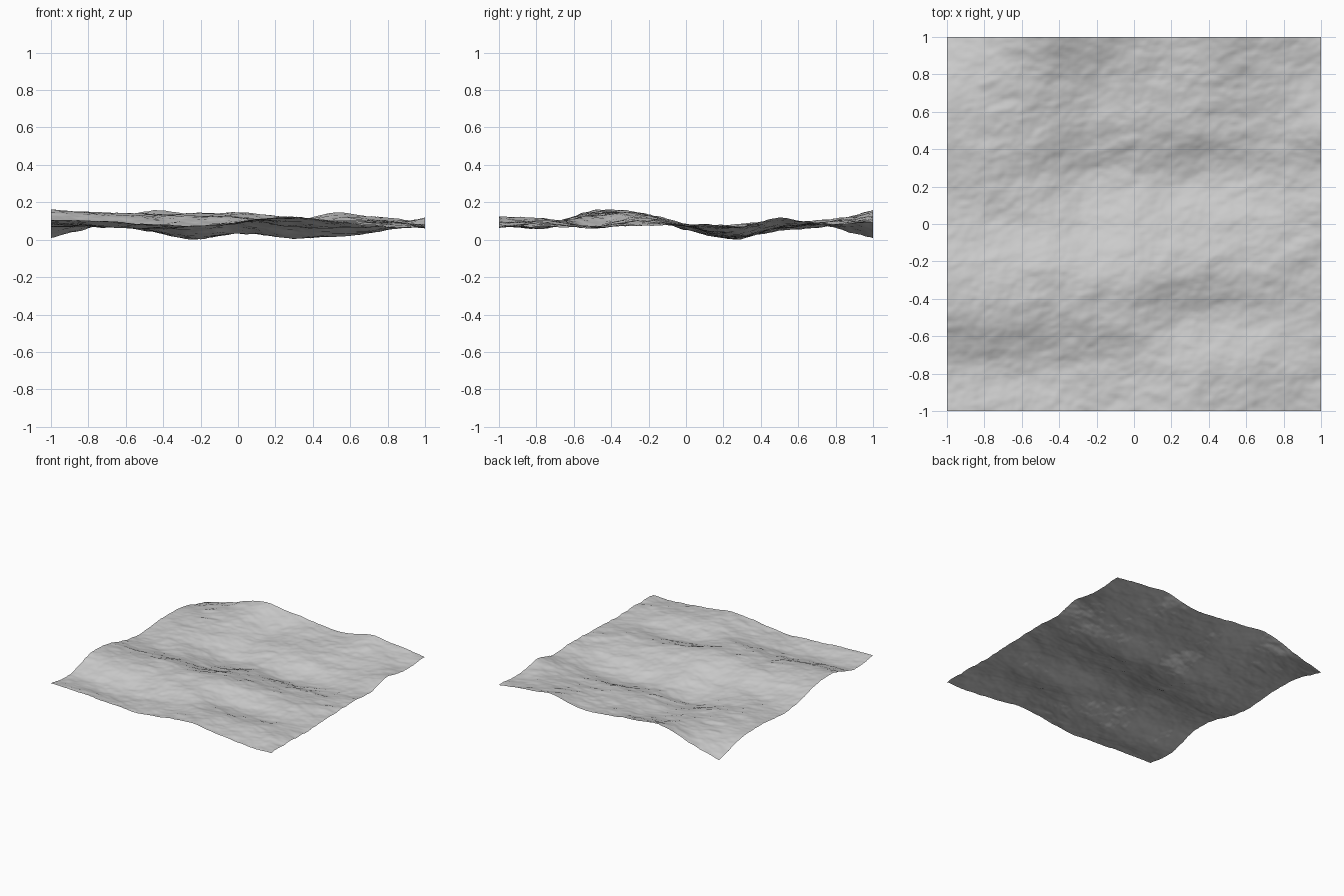
import bpy
import bmesh
from mathutils import Vector, noise

if "Cube" in bpy.data.objects:
    bpy.data.objects.remove(bpy.data.objects["Cube"], do_unlink=True)

CELLS = 160

# Broad hills and valleys in hundredths of a unit, front row first, left to right is -x to +x
RELIEF = [
    (11, 11, 9, 8, 10, 13, 10, 8, 7),
    (9, 8, 7, 8, 10, 12, 11, 10, 8),
    (16, 15, 13, 13, 13, 8, 7, 8, 7),
    (15, 14, 14, 14, 15, 13, 11, 10, 8),
    (9, 8, 8, 6, 9, 8, 8, 8, 9),
    (8, 9, 6, 1, 4, 2, 2, 5, 8),
    (10, 10, 9, 6, 8, 8, 7, 8, 12),
    (8, 10, 11, 8, 9, 9, 10, 10, 9),
    (2, 8, 16, 14, 12, 10, 15, 13, 10),
]


def spline(values, t):
    """Smooth curve through evenly spaced values, with t from 0 to 1."""
    last = len(values) - 1
    i = min(int(t * last), last - 1)
    f = t * last - i
    b, c = values[i], values[i + 1]
    a = values[i - 1] if i > 0 else 2 * b - c
    d = values[i + 2] if i + 2 <= last else 2 * c - b
    return b + f / 2 * (c - a + f * (2 * a - 5 * b + 4 * c - d + f * (3 * (b - c) + d - a)))


def ripples(x, y):
    """Fine ridges, stretched along x and slightly tilted."""
    along, across = x + 0.3 * y, y - 0.3 * x
    point = Vector((along * 5, across * 8, 4.2))
    return 0.008 * noise.fractal(point, 0.7, 2.0, 4)


def height(x, y):
    u, v = (x + 1) / 2, (y + 1) / 2
    return spline([spline(row, u) for row in RELIEF], v) / 100 + ripples(x, y)


# Ground sheet
bm = bmesh.new()
bmesh.ops.create_grid(bm, x_segments=CELLS, y_segments=CELLS, size=1)
for vert in bm.verts:
    vert.co.z = height(vert.co.x, vert.co.y)

# Rest the lowest point on the floor
lowest = min(vert.co.z for vert in bm.verts)
bmesh.ops.translate(bm, verts=bm.verts, vec=(0, 0, -lowest))
for face in bm.faces:
    face.smooth = True

mesh = bpy.data.meshes.new("terrain_sheet")
bm.to_mesh(mesh)
bm.free()
terrain = bpy.data.objects.new("terrain_sheet", mesh)
bpy.context.collection.objects.link(terrain)

# Plain grey ground
grey = bpy.data.materials.new("light_grey")
grey.use_nodes = True
grey.diffuse_color = (0.6, 0.6, 0.6, 1)
grey.node_tree.nodes["Principled BSDF"].inputs["Base Color"].default_value = grey.diffuse_color
mesh.materials.append(grey)
